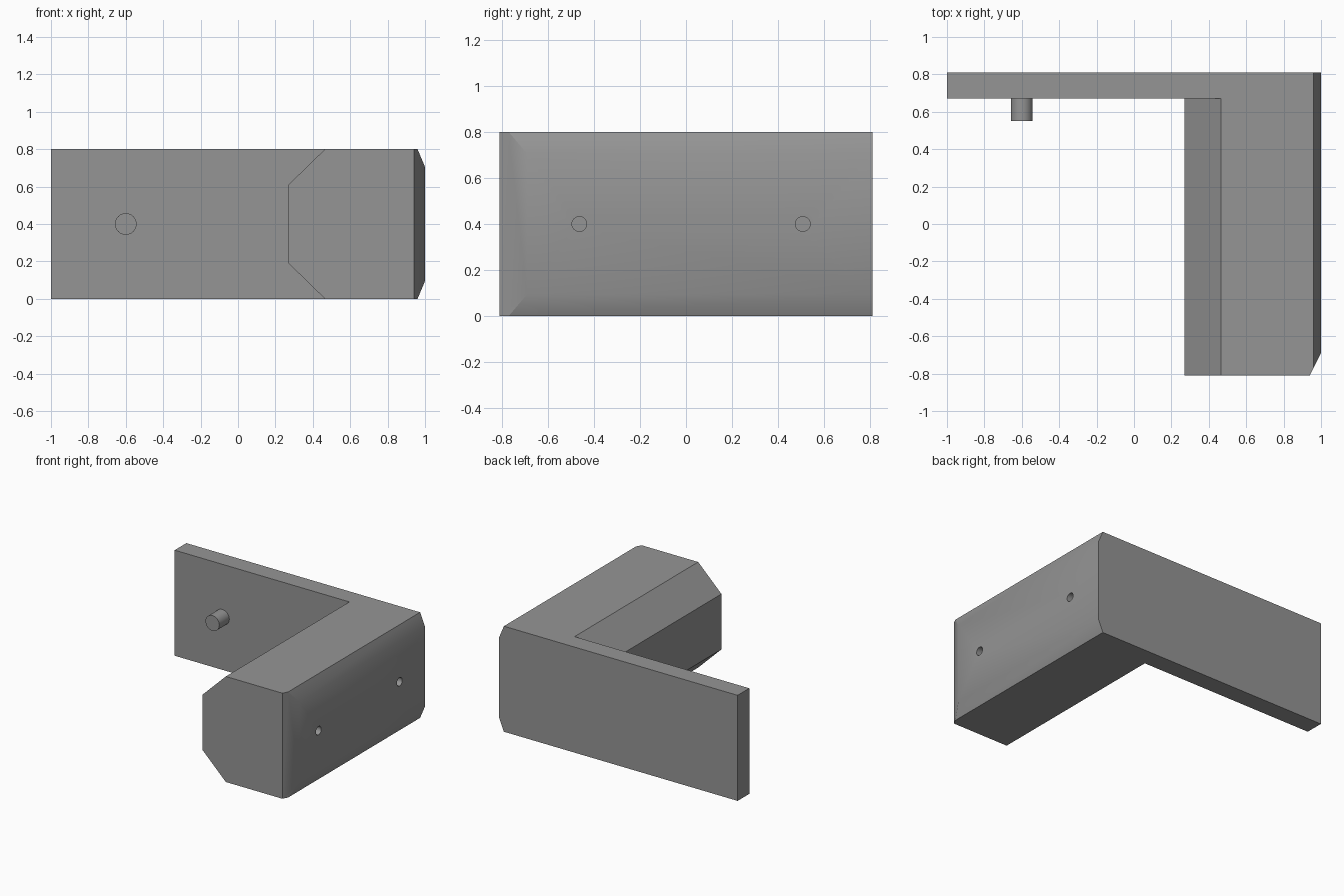
import bpy, bmesh, math
from mathutils import Matrix, Vector

cube = bpy.data.objects.get("Cube")
if cube:
    bpy.data.objects.remove(cube, do_unlink=True)

grey = bpy.data.materials.new("mid grey")
grey.use_nodes = True
colour = (0.30, 0.30, 0.30, 1)
grey.diffuse_color = colour
grey.node_tree.nodes["Principled BSDF"].inputs["Base Color"].default_value = colour


def make(name, bm):
    bmesh.ops.recalc_face_normals(bm, faces=bm.faces)
    mesh = bpy.data.meshes.new(name)
    bm.to_mesh(mesh)
    bm.free()
    mesh.materials.append(grey)
    obj = bpy.data.objects.new(name, mesh)
    bpy.context.collection.objects.link(obj)
    return obj


def prism(name, profile, y0, y1, cut=None):
    """Extrude an x-z profile along y, optionally slicing off a corner."""
    bm = bmesh.new()
    face = bm.faces.new([bm.verts.new((x, y0, z)) for x, z in profile])
    ext = bmesh.ops.extrude_face_region(bm, geom=[face])
    verts = [v for v in ext["geom"] if isinstance(v, bmesh.types.BMVert)]
    bmesh.ops.translate(bm, verts=verts, vec=(0, y1 - y0, 0))
    if cut:
        res = bmesh.ops.bisect_plane(bm, geom=bm.verts[:] + bm.edges[:] + bm.faces[:],
                                     plane_co=cut[0], plane_no=cut[1], clear_outer=True)
        edges = [e for e in res["geom_cut"] if isinstance(e, bmesh.types.BMEdge)]
        bmesh.ops.contextual_create(bm, geom=edges)
    return make(name, bm)


def cylinder(name, centre, radius, depth, axis):
    bm = bmesh.new()
    rot = Matrix.Rotation(math.pi / 2, 4, axis)
    bmesh.ops.create_cone(bm, cap_ends=True, segments=32, radius1=radius, radius2=radius,
                          depth=depth, matrix=Matrix.Translation(centre) @ rot)
    return make(name, bm)


def boolean(obj, other, operation):
    mod = obj.modifiers.new(other.name, "BOOLEAN")
    mod.operation, mod.solver, mod.object = operation, "EXACT", other
    bpy.context.view_layer.objects.active = obj
    bpy.ops.object.modifier_apply(modifier=mod.name)
    bpy.data.objects.remove(other, do_unlink=True)


# Thick chamfered arm with a bevelled outer front corner
arm = prism("bracket_body",
            [(0.27, 0.19), (0.465, 0), (0.96, 0), (1, 0.095),
             (1, 0.705), (0.96, 0.8), (0.465, 0.8), (0.27, 0.61)],
            -0.81, 0.81, (Vector((1, -0.69, 0)), Vector((2, -1, 0)).normalized()))

# Thin back plate joined to the arm
plate = prism("back_plate", [(-1, 0), (0.7, 0), (0.7, 0.8), (-1, 0.8)], 0.67, 0.81)
boolean(arm, plate, "UNION")

# Two blind holes in the outer side
for y in (-0.463, 0.507):
    boolean(arm, cylinder("hole_cutter", (1, y, 0.4), 0.032, 0.24, "Y"), "DIFFERENCE")

# Peg on the inner face of the plate
peg = cylinder("peg", (-0.6, 0.615, 0.4), 0.058, 0.13, "X")

for obj in (arm, peg):
    bpy.ops.object.select_all(action="DESELECT")
    obj.select_set(True)
    bpy.context.view_layer.objects.active = obj
    bpy.ops.object.shade_smooth_by_angle(angle=math.radians(30))
